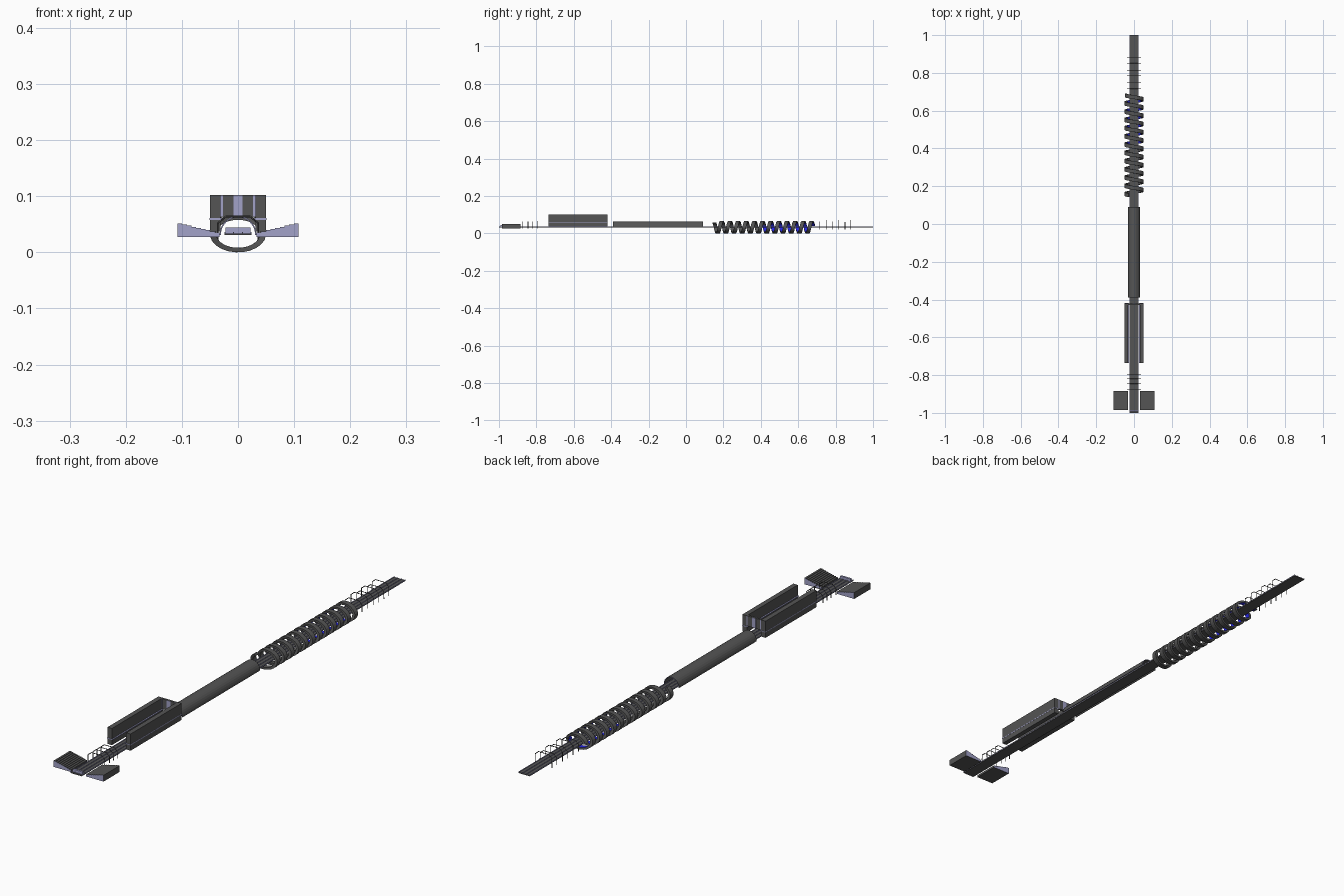
import bpy, bmesh
from math import sin, cos, pi

if "Cube" in bpy.data.objects:
    bpy.data.objects.remove(bpy.data.objects["Cube"])


def material(name, rgb):
    m = bpy.data.materials.new(name)
    m.diffuse_color = (*rgb, 1)
    m.use_nodes = True
    m.node_tree.nodes["Principled BSDF"].inputs["Base Color"].default_value = m.diffuse_color
    return m


DARK = material("dark_grey", (0.09, 0.09, 0.09))
LILAC = material("lilac", (0.36, 0.36, 0.58))
BLUE = material("blue", (0.02, 0.02, 0.75))


def finish(name, bm, mats):
    bmesh.ops.recalc_face_normals(bm, faces=bm.faces)
    me = bpy.data.meshes.new(name)
    bm.to_mesh(me)
    bm.free()
    for m in mats:
        me.materials.append(m)
    ob = bpy.data.objects.new(name, me)
    bpy.context.collection.objects.link(ob)
    return ob


def box(name, x0, x1, y0, y1, z0, z1, mat=DARK):
    bm = bmesh.new()
    bmesh.ops.create_cube(bm, size=1)
    for v in bm.verts:
        v.co = ((x0 + x1) / 2 + v.co.x * (x1 - x0),
                (y0 + y1) / 2 + v.co.y * (y1 - y0),
                (z0 + z1) / 2 + v.co.z * (z1 - z0))
    return finish(name, bm, [mat])


def extrude_y(name, profile, y0, y1, end_mat=LILAC):
    # closed xz profile pushed along y, with its own end colour
    bm = bmesh.new()
    a = [bm.verts.new((x, y0, z)) for x, z in profile]
    b = [bm.verts.new((x, y1, z)) for x, z in profile]
    n = len(profile)
    for i in range(n):
        j = (i + 1) % n
        bm.faces.new((a[i], a[j], b[j], b[i]))
    for ring in (a, b):
        bm.faces.new(ring).material_index = 1
    return finish(name, bm, [DARK, end_mat])


def mirror_x(ob):
    ob.modifiers.new("mirror", 'MIRROR')
    return ob


# Long straight track with lane dividers
box("track_bed", -0.024, 0.024, -1, 1, 0.031, 0.034)
for i, x in enumerate((0.007, 0.0225)):
    mirror_x(box(f"lane_rail_{i}", x, x + 0.002, -1, 1, 0.034, 0.0365, LILAC))
box("start_gate", -0.022, 0.022, -0.992, -0.984, 0.034, 0.044, LILAC)

# Stepped side stands
steps = 9
w = 0.075 / steps
prof = [(0.033, 0.027)]
for i in range(steps):
    z = 0.0355 + 0.016 * i / (steps - 1)
    prof += [(0.033 + i * w, z), (0.033 + (i + 1) * w, z)]
prof.append((0.108, 0.027))
mirror_x(extrude_y("side_stand", prof, -0.985, -0.885))

# Open-topped hall: side walls, ledges and an end wall over the track
mirror_x(box("hall_wall", 0.031, 0.05, -0.735, -0.42, 0.037, 0.102))
mirror_x(box("hall_ledge", 0.026, 0.0505, -0.736, -0.419, 0.058, 0.061, LILAC))
box("hall_end_wall", -0.031, 0.031, -0.428, -0.42, 0.062, 0.102)
for i, x in enumerate((-0.029, 0, 0.029)):
    h = 0.008 if x == 0 else 0.002
    box(f"hall_end_strip_{i}", x - h, x + h, -0.4295, -0.4185, 0.064, 0.1015, LILAC)

# Half-pipe tunnel
arc = [(cos(pi * i / 14), sin(pi * i / 14)) for i in range(15)]
tunnel = [(0.033 * c, 0.031 + 0.034 * s) for c, s in arc]
tunnel += [(0.0305 * c, 0.031 + 0.0315 * s) for c, s in reversed(arc)]
extrude_y("tunnel", tunnel, -0.39, 0.09)


# Thin hoops over the track
def hoop(name, y, foot, top, half):
    pts = [(half, foot), (half, top - 0.012), (half * 0.6, top)]
    pts += [(-x, z) for x, z in reversed(pts)]
    cu = bpy.data.curves.new(name, 'CURVE')
    cu.dimensions = '3D'
    cu.bevel_depth = 0.0016
    cu.bevel_resolution = 0
    cu.use_fill_caps = True
    sp = cu.splines.new('POLY')
    sp.points.add(len(pts) - 1)
    for p, (x, z) in zip(sp.points, pts):
        p.co = (x, y, z, 1)
    cu.materials.append(DARK)
    ob = bpy.data.objects.new(name, cu)
    bpy.context.collection.objects.link(ob)


for i, y in enumerate((-0.875, -0.845, -0.82, -0.795)):
    hoop(f"front_hoop_{i}", y, 0.027, 0.064, 0.036)
for i, y in enumerate((0.715, 0.75, 0.785, 0.815, 0.85, 0.88)):
    hoop(f"rear_hoop_{i}", y, 0.022, 0.062 + 0.008 * (i % 2), 0.036)

# Spiral band winding around the track, blue on the inside
bm = bmesh.new()
per, t0, t1 = 24, 0.7 * pi, 24.9 * pi
n = int((t1 - t0) / (2 * pi) * per)
rings = []
for i in range(n + 1):
    t = t0 + (t1 - t0) * i / n
    y = 0.152 + 0.528 * i / n
    sec = ((0.05, 0.033, -1), (0.05, 0.033, 1), (0.039, 0.025, 1), (0.039, 0.025, -1))
    rings.append([bm.verts.new((rx * cos(t), y + 0.01 * s, 0.033 + rz * sin(t)))
                  for rx, rz, s in sec])
for i in range(n):
    a, b = rings[i], rings[i + 1]
    for k in range(4):
        f = bm.faces.new((a[k], a[(k + 1) % 4], b[(k + 1) % 4], b[k]))
        f.material_index = int(k == 2 and i > n * 0.5)
bm.faces.new(rings[0])
bm.faces.new(rings[-1])
finish("spiral_band", bm, [DARK, BLUE])
